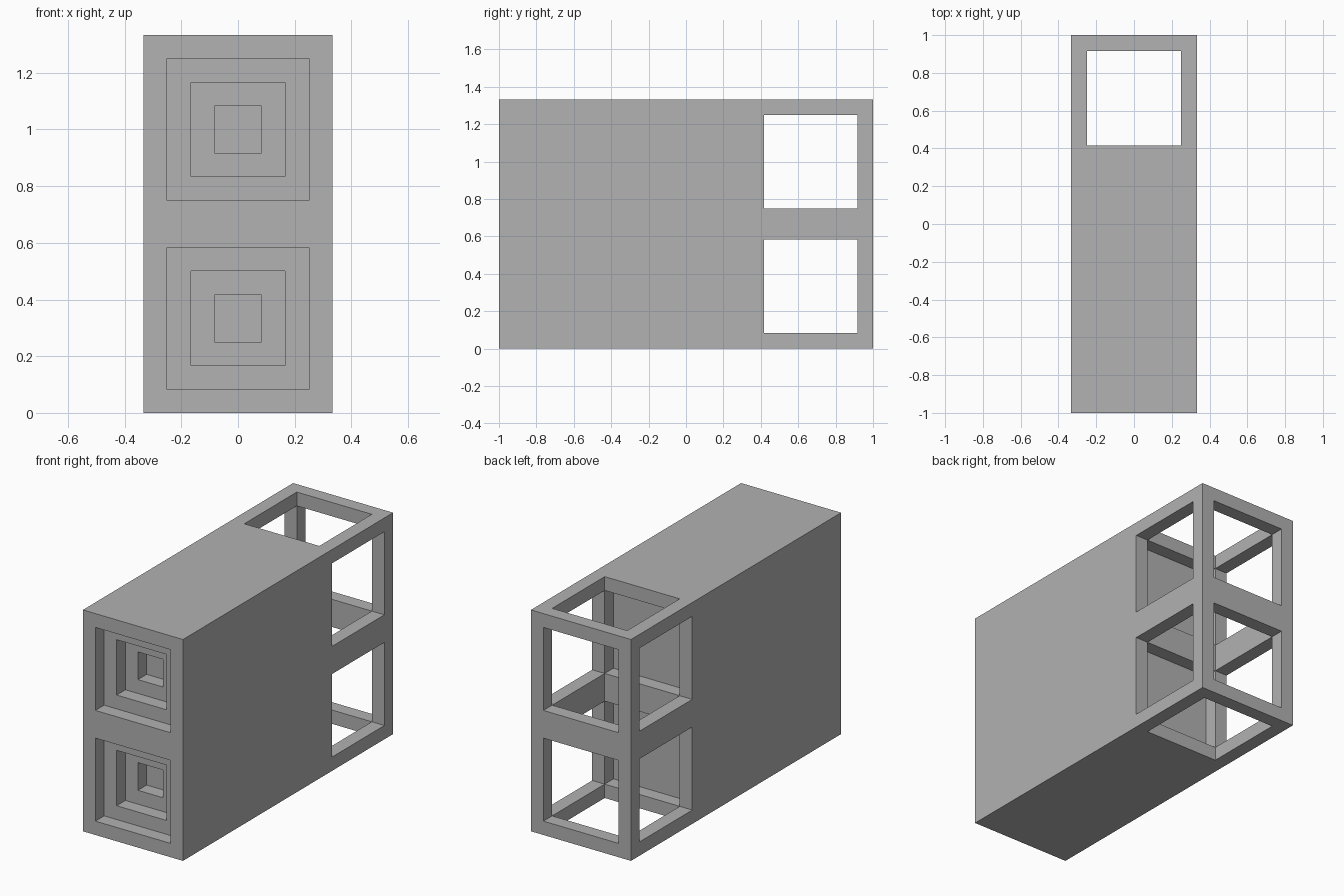
import bpy
import bmesh
import math
from mathutils import Vector

default = bpy.data.objects.get("Cube")
if default:
    bpy.data.objects.remove(default, do_unlink=True)

U = 1 / 12                      # strut thickness, the module of the design
HALF_W, HALF_L, HEIGHT = 4 * U, 1.0, 16 * U
OVER = 0.05                     # how far cutters poke outside the body

grey = bpy.data.materials.new("plain_grey")
colour = (0.445, 0.445, 0.445, 1)
grey.use_nodes = True
grey.diffuse_color = colour
grey.node_tree.nodes["Principled BSDF"].inputs["Base Color"].default_value = colour


def box(name, low, high):
    """Axis-aligned box between two corners."""
    low, high = Vector(low), Vector(high)
    bm = bmesh.new()
    bmesh.ops.create_cube(bm, size=1)
    bmesh.ops.scale(bm, vec=high - low, verts=bm.verts)
    bmesh.ops.translate(bm, vec=(low + high) / 2, verts=bm.verts)
    mesh = bpy.data.meshes.new(name)
    bm.to_mesh(mesh)
    bm.free()
    obj = bpy.data.objects.new(name, mesh)
    bpy.context.collection.objects.link(obj)
    mesh.materials.append(grey)
    return obj


def cut(target, low, high):
    """Subtract a box from the target and discard the cutter."""
    cutter = box("cutter", low, high)
    cutter.hide_render = True
    mod = target.modifiers.new("cut", "BOOLEAN")
    mod.operation = "DIFFERENCE"
    mod.solver = "EXACT"
    mod.object = cutter
    bpy.context.view_layer.objects.active = target
    bpy.ops.object.modifier_apply(modifier=mod.name)
    bpy.data.objects.remove(cutter, do_unlink=True)


# Solid body
body = box("tower_body", (-HALF_W, -HALF_L, 0), (HALF_W, HALF_L, HEIGHT))

# Vertical shaft through the open frame at the back
y0, y1 = HALF_L - 7 * U, HALF_L - U
cut(body, (-3 * U, y0, -OVER), (3 * U, y1, HEIGHT + OVER))

for centre in (4 * U, 12 * U):
    low_z, high_z = centre - 3 * U, centre + 3 * U
    # Side window straight through, then rear window with its recessed wall
    cut(body, (-HALF_W - OVER, y0, low_z), (HALF_W + OVER, y1, high_z))
    cut(body, (-3 * U, y0 - U, low_z), (3 * U, HALF_L + OVER, high_z))
    # Stepped square recess in the front
    for step in (1, 2, 3):
        r = (4 - step) * U
        cut(body, (-r, -HALF_L - OVER, centre - r),
            (r, -HALF_L + step * U, centre + r))

# Merge coplanar leftovers into clean flat faces
bm = bmesh.new()
bm.from_mesh(body.data)
bmesh.ops.remove_doubles(bm, verts=bm.verts, dist=0.0005)
bmesh.ops.dissolve_limit(bm, angle_limit=math.radians(1),
                         verts=bm.verts, edges=bm.edges)
bmesh.ops.recalc_face_normals(bm, faces=bm.faces)
bm.to_mesh(body.data)
bm.free()
